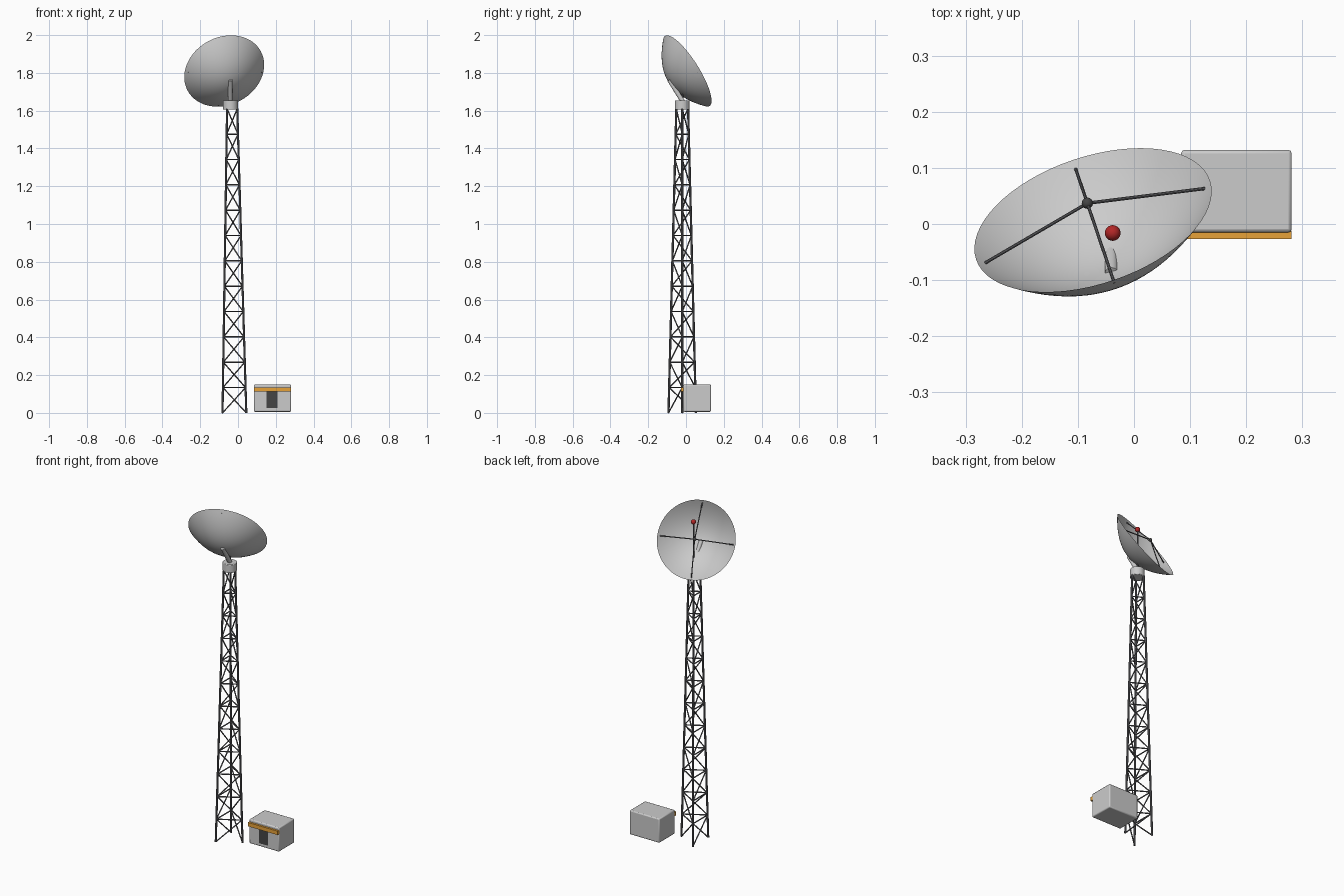
import bpy, bmesh, math
from mathutils import Vector, Matrix

if "Cube" in bpy.data.objects:
    bpy.data.objects.remove(bpy.data.objects["Cube"])


def material(name, rgb):
    m = bpy.data.materials.new(name)
    m.diffuse_color = (*rgb, 1)
    m.use_nodes = True
    m.node_tree.nodes["Principled BSDF"].inputs["Base Color"].default_value = m.diffuse_color
    return m


STEEL = material("dark_steel", (0.13, 0.13, 0.14))
DARK = material("dark_grey", (0.06, 0.06, 0.06))
RED = material("red_lamp", (0.45, 0.02, 0.02))
ORANGE = material("orange_trim", (0.8, 0.36, 0.04))


def finish(name, bm, mat=None, smooth=True):
    bmesh.ops.recalc_face_normals(bm, faces=bm.faces)
    me = bpy.data.meshes.new(name)
    bm.to_mesh(me)
    bm.free()
    ob = bpy.data.objects.new(name, me)
    bpy.context.collection.objects.link(ob)
    if mat:
        me.materials.append(mat)
    if smooth:
        bpy.ops.object.select_all(action='DESELECT')
        ob.select_set(True)
        bpy.context.view_layer.objects.active = ob
        bpy.ops.object.shade_smooth_by_angle(angle=math.radians(35))
    return ob


def rods(name, segments, radius, mat=None, sides=8):
    """One object made of straight round bars between point pairs."""
    bm = bmesh.new()
    for a, b in segments:
        d = b - a
        rot = Vector((0, 0, 1)).rotation_difference(d).to_matrix().to_4x4()
        bmesh.ops.create_cone(bm, cap_ends=True, segments=sides, radius1=radius,
                              radius2=radius, depth=d.length,
                              matrix=Matrix.Translation((a + b) / 2) @ rot)
    return finish(name, bm, mat)


def ball(name, center, radius, mat):
    bm = bmesh.new()
    bmesh.ops.create_uvsphere(bm, u_segments=24, v_segments=14, radius=radius,
                              matrix=Matrix.Translation(center))
    return finish(name, bm, mat)


def bevel(ob, width, segments=2):
    mod = ob.modifiers.new("bevel", 'BEVEL')
    mod.width, mod.segments = width, segments
    mod.limit_method = 'ANGLE'


def box(name, lo, hi, mat=None, bevel_width=0):
    lo, hi = Vector(lo), Vector(hi)
    bm = bmesh.new()
    bmesh.ops.create_cube(bm, size=1, matrix=Matrix.Translation((lo + hi) / 2)
                          @ Matrix.Diagonal((*(hi - lo), 1)))
    ob = finish(name, bm, mat, smooth=bevel_width > 0)
    if bevel_width:
        bevel(ob, bevel_width)
    return ob


# Three-legged lattice tower
AX, AY, TOP, BAYS = -0.04, -0.02, 1.61, 12


def leg_point(i, level):
    t = level / BAYS
    r = 0.084 + (0.036 - 0.084) * t
    a = math.radians(120 * i)
    return Vector((AX + r * math.cos(a), AY + r * math.sin(a), TOP * t))


rods("tower_legs", [(leg_point(i, 0), leg_point(i, BAYS)) for i in range(3)],
     0.006, STEEL, 10)
rungs, braces = [], []
for k in range(BAYS):
    for i in range(3):
        j = i + 1
        rungs.append((leg_point(i, k + 1), leg_point(j, k + 1)))
        lo, hi = (i, j) if k % 2 == 0 else (j, i)
        braces.append((leg_point(lo, k), leg_point(hi, k + 1)))
rods("tower_rungs", rungs, 0.0035, STEEL)
rods("tower_braces", braces, 0.0035, STEEL)

# Drum on top of the tower
drum = rods("tower_head", [(Vector((AX, AY, 1.605)), Vector((AX, AY, 1.655)))],
            0.039, None, 32)
bevel(drum, 0.003)

# Dish: revolved parabola with a thin wall, tilted up towards the back
R, DEPTH, WALL, N = 0.22, 0.112, 0.005, 64
normal = Vector((-0.275, 0.812, 0.513)).normalized()
side = Vector((0, 0, 1)).cross(normal).normalized()
up = normal.cross(side)
rim = Vector((-0.073, 0.007, 1.81))
frame = Matrix((side, up, normal)).transposed().to_4x4()
frame.translation = rim


def inner_z(r):
    return (DEPTH - WALL) * ((r / R) ** 2 - 1)


steps = 16
outer = [(R * s / steps, DEPTH * ((s / steps) ** 2 - 1)) for s in range(steps + 1)]
inner = [(r, inner_z(r)) for r in [(R - 0.003) * s / steps for s in range(steps, -1, -1)]]
bm = bmesh.new()
vs = [bm.verts.new((r, 0, z)) for r, z in outer + inner]
es = [bm.edges.new(p) for p in zip(vs, vs[1:])]
bmesh.ops.spin(bm, geom=vs + es, cent=(0, 0, 0), axis=(0, 0, 1),
               angle=math.tau, steps=N, use_duplicate=False)
bmesh.ops.remove_doubles(bm, verts=bm.verts, dist=1e-5)
bm.transform(frame)
finish("dish", bm)

# Feed and its four struts
feed = frame @ Vector((0, 0, 0.037))
foot = 0.94 * R
feet = [frame @ Vector((foot * c, foot * s, inner_z(foot)))
        for c, s in ((1, 0), (0, 1), (-1, 0), (0, -1))]
rods("feed_struts", [(f, feed) for f in feet], 0.003, STEEL)
ball("feed", feed, 0.01, DARK)

# Arm carrying the dish
rods("dish_arm", [(Vector((AX, -0.015, 1.645)), Vector((AX, -0.088, 1.763)))],
     0.012, None, 20)

# Warning lamp on its pole
rods("lamp_pole", [(Vector((AX, -0.016, 1.65)), Vector((AX, -0.016, 1.9)))],
     0.004, STEEL)
ball("warning_lamp", (AX + 0.002, -0.016, 1.9), 0.014, RED)

# Equipment hut with door and trim
box("hut", (0.084, -0.015, 0.006), (0.281, 0.132, 0.15), None, 0.006)
box("hut_trim", (0.084, -0.027, 0.112), (0.281, -0.012, 0.135), ORANGE)
box("hut_door", (0.152, -0.018, 0.026), (0.21, -0.012, 0.112), DARK)
